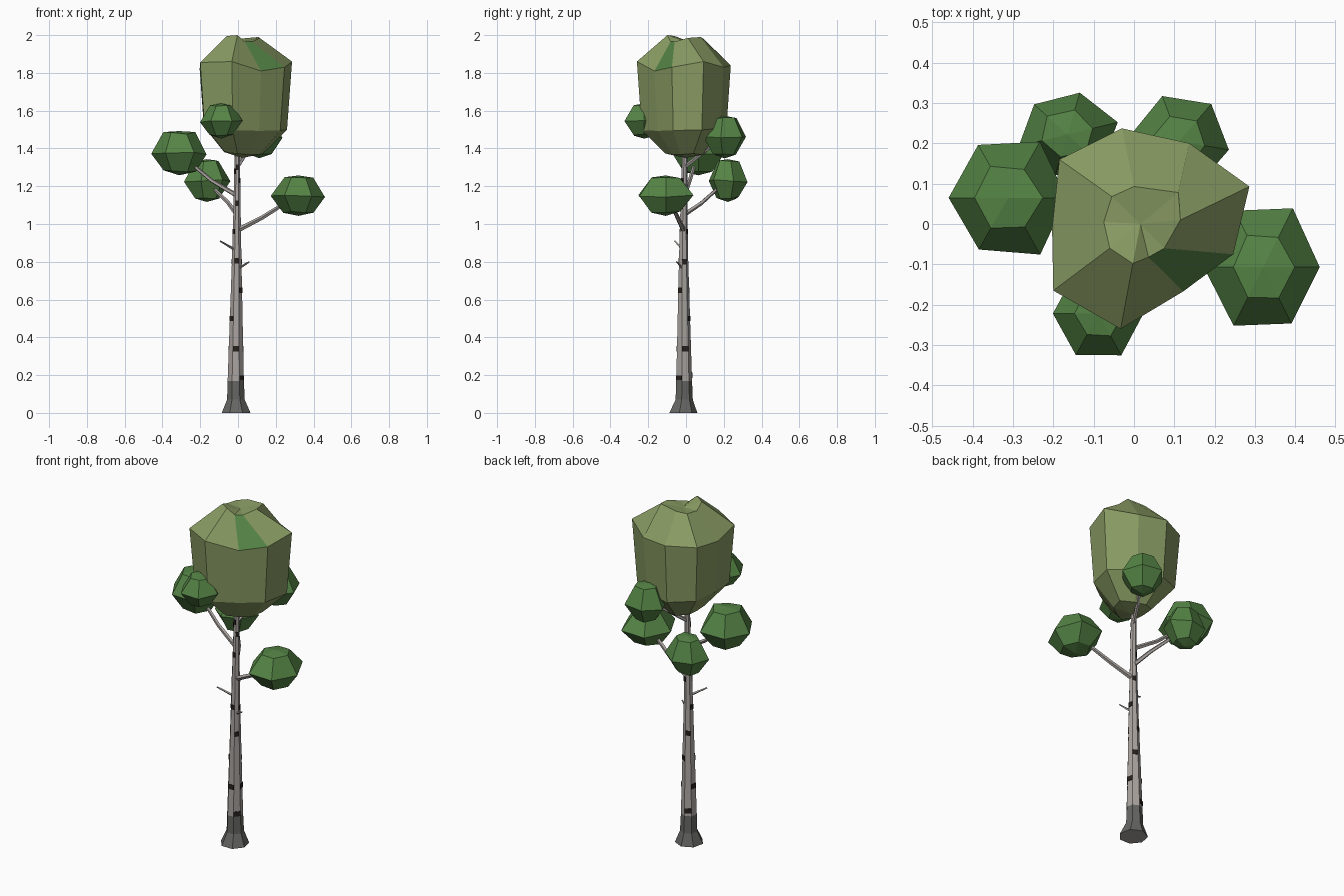
import bpy, bmesh, math, random
from mathutils import Vector, Matrix

if "Cube" in bpy.data.objects:
    bpy.data.objects.remove(bpy.data.objects["Cube"])

random.seed(4)


def material(name, rgb):
    m = bpy.data.materials.new(name)
    m.diffuse_color = (*rgb, 1)
    m.use_nodes = True
    m.node_tree.nodes["Principled BSDF"].inputs["Base Color"].default_value = m.diffuse_color
    return m


BARK = material("pale bark", (0.40, 0.37, 0.35))
BASE = material("dark base bark", (0.13, 0.13, 0.125))
MARK = material("bark mark", (0.02, 0.015, 0.012))
OLIVE = material("olive leaves", (0.25, 0.33, 0.125))
GREEN = material("green leaves", (0.09, 0.23, 0.06))


def finish(name, bm, *mats):
    bmesh.ops.recalc_face_normals(bm, faces=bm.faces)
    me = bpy.data.meshes.new(name)
    bm.to_mesh(me)
    bm.free()
    for m in mats:
        me.materials.append(m)
    ob = bpy.data.objects.new(name, me)
    bpy.context.collection.objects.link(ob)
    return ob


def loft(bm, rings, tip_a=None, tip_b=None, mat=lambda j, i: 0):
    """Skin a list of rings; close the ends with a fan or an n-gon."""
    vs = [[bm.verts.new(p) for p in r] for r in rings]
    n = len(vs[0])
    for j in range(len(vs) - 1):
        for i in range(n):
            k = (i + 1) % n
            f = bm.faces.new((vs[j][i], vs[j][k], vs[j + 1][k], vs[j + 1][i]))
            f.material_index = mat(j, i)
    for ring, tip in ((vs[0], tip_a), (vs[-1], tip_b)):
        if tip is None:
            bm.faces.new(ring)
        else:
            t = bm.verts.new(tip)
            for i in range(n):
                bm.faces.new((ring[i], ring[(i + 1) % n], t))


# Trunk: seven sides, flared foot, slight lean (z, radius, cx, cy)
N = 7
STEP = 2 * math.pi / N
PROFILE = [(0, .078, -.010, -.018), (.07, .048, -.011, -.012), (.17, .044, -.012, -.012),
           (.8, .026, -.007, -.014), (1.1, .019, -.005, -.012), (1.5, .012, -.003, -.005)]


def trunk_at(z):
    for a, b in zip(PROFILE, PROFILE[1:]):
        if z <= b[0]:
            t = (z - a[0]) / (b[0] - a[0])
            return [a[i] + t * (b[i] - a[i]) for i in (1, 2, 3)]


bm = bmesh.new()
rings = []
for z, r, cx, cy in PROFILE:
    rings.append([(cx + r * math.cos(-math.pi / 2 + (i - .5) * STEP),
                   cy + r * math.sin(-math.pi / 2 + (i - .5) * STEP), z) for i in range(N)])
loft(bm, rings, mat=lambda j, i: 1 if j < 2 else 0)
finish("trunk", bm, BARK, BASE)

# Bark marks: thin plates on the trunk faces (face number, heights)
MARKS = [(0, (.34, .805, 1.11, 1.30)), (1, (.185, .65, 1.23)), (2, (.34, .80)),
         (3, (.50, .96)), (4, (.20, .65, 1.11)), (5, (.34, .80)), (6, (.50, .96, 1.28))]
bm = bmesh.new()
for k, heights in MARKS:
    a = -math.pi / 2 + k * STEP
    for z in heights:
        r, cx, cy = trunk_at(z)
        d = r * math.cos(STEP / 2)
        m = (Matrix.Translation((cx + d * math.cos(a), cy + d * math.sin(a), z))
             @ Matrix.Rotation(a, 4, 'Z')
             @ Matrix.Diagonal((.005, 2 * r * math.sin(STEP / 2), .028, 1)))
        bmesh.ops.create_cube(bm, size=1, matrix=m)
finish("bark_marks", bm, MARK)


# Branches and twigs: tapered five-sided tubes
def branch(name, pts, r0, r1, sides=5):
    pts = [Vector(p) for p in pts]
    bm = bmesh.new()
    rings = []
    for i, p in enumerate(pts):
        d = (pts[min(i + 1, len(pts) - 1)] - pts[max(i - 1, 0)]).normalized()
        u = d.cross(Vector((0, 0, 1))).normalized()
        w = d.cross(u)
        r = r0 + (r1 - r0) * i / (len(pts) - 1)
        rings.append([p + r * (math.cos(t * 2 * math.pi / sides) * u
                               + math.sin(t * 2 * math.pi / sides) * w) for t in range(sides)])
    loft(bm, rings)
    finish(name, bm, BARK)


branch("branch_right", [(-.005, -.012, .965), (.13, -.045, 1.035), (.25, -.08, 1.11)], .014, .010)
branch("branch_left", [(-.005, -.01, 1.15), (-.14, .02, 1.23), (-.26, .05, 1.33)], .013, .009)
branch("branch_back_left", [(-.005, -.01, 1.05), (-.05, .08, 1.11), (-.13, .17, 1.19)], .013, .009)
branch("branch_back_right", [(-.004, -.008, 1.30), (.04, .08, 1.37), (.09, .16, 1.43)], .012, .008)
branch("branch_front", [(-.004, -.006, 1.36), (-.04, -.10, 1.43), (-.08, -.19, 1.52)], .012, .008)
branch("twig_left", [(-.01, -.014, .86), (-.095, -.06, .91)], .008, .004, 4)
branch("twig_right", [(-.005, -.014, .76), (.06, -.05, .80)], .008, .004, 4)

# Crown: nine-sided, irregular rings
TOP = [(0, .093, 1.98), (.11, .078, 1.99), (.115, .01, 1.985), (.075, -.06, 1.965), (.036, -.082, 1.965),
       (-.003, -.098, 2.0), (-.06, -.06, 1.995), (-.075, .005, 1.97), (-.055, .068, 1.97)]
SHOULDER = [(-.03, .237, 1.84), (.137, .20, 1.83), (.286, .093, 1.86), (.246, -.075, 1.83), (.122, -.167, 1.81),
            (-.033, -.26, 1.86), (-.20, -.165, 1.855), (-.203, -.01, 1.82), (-.185, .16, 1.84)]


def ring_scaled(s, z, wobble):
    return [(.02 + (x - .02) * s, y * s, z + random.uniform(-wobble, wobble)) for x, y, _ in SHOULDER]


bm = bmesh.new()
loft(bm, [ring_scaled(.42, 1.375, .01), ring_scaled(.90, 1.505, .015), SHOULDER, TOP],
     (.02, 0, 1.35), (.016, 0, 1.965),
     mat=lambda j, i: 1 if (i == 3 and j > 1) else 0)
finish("crown", bm, OLIVE, GREEN)


# Leaf clumps: six-sided faceted blobs (centre, radii, turn in degrees)
def clump(name, c, r, turn):
    bm = bmesh.new()
    rings = []
    for s, h in ((.55, -.80), (1, -.02), (.55, .90)):
        ring = []
        for i in range(6):
            a = math.radians(turn + 60 * i)
            k = s * random.uniform(.95, 1.06)
            ring.append((c[0] + r[0] * k * math.cos(a), c[1] + r[1] * k * math.sin(a),
                         c[2] + r[2] * (h + random.uniform(-.06, .06))))
        rings.append(ring)
    loft(bm, rings, (c[0], c[1], c[2] - r[2]), (c[0], c[1], c[2] + r[2]))
    finish(name, bm, GREEN)


clump("clump_right", (.32, -.107, 1.15), (.14, .16, .107), 0)
clump("clump_left", (-.312, .065, 1.375), (.152, .155, .117), 0)
clump("clump_back_left", (-.165, .222, 1.23), (.122, .11, .113), 15)
clump("clump_back_right", (.112, .205, 1.46), (.118, .115, .112), -10)
clump("clump_front", (-.088, -.222, 1.545), (.108, .114, .093), 0)
